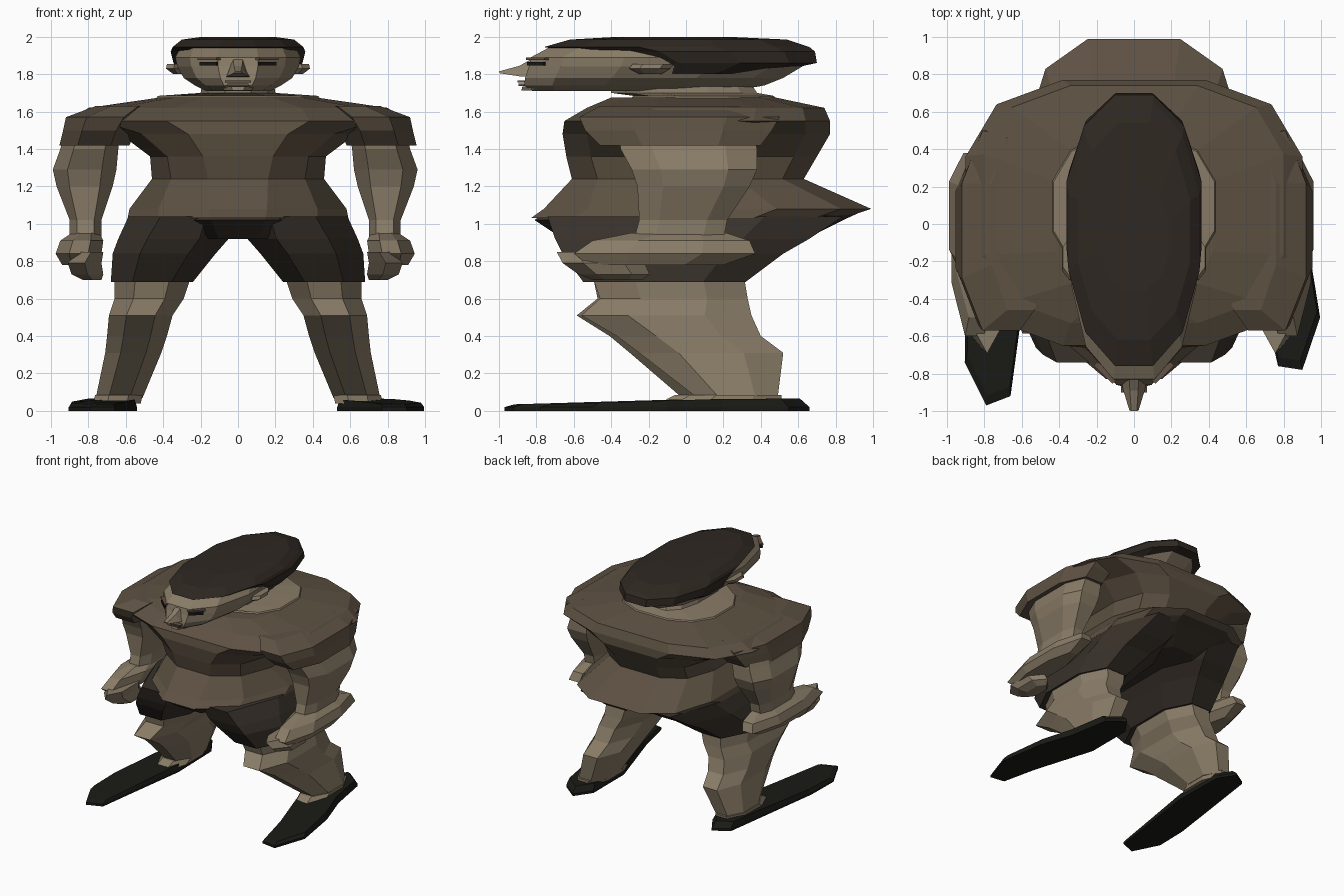
import bpy, bmesh, math
from mathutils import Matrix, Vector


def material(name, rgb):
    m = bpy.data.materials.new(name)
    m.diffuse_color = (*rgb, 1)
    return m


SKIN = material("skin", (0.25, 0.20, 0.135))
SHIRT = material("shirt", (0.11, 0.083, 0.055))
SHORTS = material("shorts", (0.04, 0.031, 0.023))
HAIR = material("hair", (0.028, 0.021, 0.016))
SHOE = material("shoe", (0.010, 0.010, 0.008))
LIP = material("lip", (0.13, 0.085, 0.06))


def finish(name, bm, mat):
    bmesh.ops.recalc_face_normals(bm, faces=bm.faces)
    me = bpy.data.meshes.new(name)
    bm.to_mesh(me)
    bm.free()
    me.materials.append(mat)
    ob = bpy.data.objects.new(name, me)
    bpy.context.collection.objects.link(ob)
    return ob


def skin_rings(name, rings, mat):
    """Bridge equal-length rings of points and cap both ends."""
    bm = bmesh.new()
    loops = [[bm.verts.new(p) for p in ring] for ring in rings]
    n = len(loops[0])
    for a, b in zip(loops, loops[1:]):
        for i in range(n):
            j = (i + 1) % n
            bm.faces.new((a[i], a[j], b[j], b[i]))
    bm.faces.new(loops[0])
    bm.faces.new(loops[-1])
    return finish(name, bm, mat)


def loft(name, rings, mat, n=8, p=1.0, side=1, out=0.0, dy=0.0):
    """Loft rounded sections (z, x0, x1, y0, y1[, front roundness]); side=-1 mirrors in x."""
    def f(v, e):
        return math.copysign((abs(v) / math.cos(math.pi / n)) ** e, v)
    loops = []
    for z, x0, x1, y0, y1, *front in rings:
        cx, rx, cy, ry = (x0 + x1) / 2, (x1 - x0) / 2, (y0 + y1) / 2, (y1 - y0) / 2
        lean = dy * (1 - z / 0.7)
        ring = []
        for i in range(n):
            a = (i + 0.5) * math.tau / n
            e = front[0] if front and math.sin(a) < 0 else p
            ring.append((side * (cx + out + rx * f(math.cos(a), e)),
                         cy + lean + ry * f(math.sin(a), e), z))
        loops.append(ring)
    return skin_rings(name, loops, mat)


def centred(rings):
    return [(z, -x, x, *rest) for z, x, *rest in rings]


def block(name, size, loc, mat, rz=0.0):
    bm = bmesh.new()
    bmesh.ops.create_cube(bm, size=1)
    bm.transform(Matrix.Translation(loc) @ Matrix.Rotation(rz, 4, 'Z')
                 @ Matrix.Diagonal((*size, 1)))
    return finish(name, bm, mat)


def shoe(name, outline):
    """Flat shoe from a plan outline, thin at the toe and thicker at the heel."""
    ys = [q[1] for q in outline]
    c = sum((Vector(q) for q in outline), Vector((0, 0))) / len(outline)
    lo = [(x, y, 0) for x, y in outline]
    mid = [(x, y, 0.02) for x, y in outline]
    hi = []
    for x, y in outline:
        t = (y - min(ys)) / (max(ys) - min(ys))
        q = c + (Vector((x, y)) - c) * 0.93
        hi.append((q.x, q.y, 0.035 + 0.03 * min(1, 1.4 * t)))
    skin_rings(name, [lo, mid, hi], SHOE)


# Shirt body with flared hem and wide yoke
loft("shirt", centred([
    (1.03, .59, -.83, .84, 1.05), (1.08, .58, -.76, .99, 1.0), (1.24, .46, -.61, .63, .8),
    (1.36, .47, -.64, .70, .7), (1.48, .63, -.66, .77), (1.55, .90, -.65, .77),
    (1.62, .80, -.53, .74), (1.675, .42, -.40, .48)]), SHIRT, n=12, p=.65)

# Seat of the shorts
loft("shorts_seat", centred([
    (1.07, .56, -.74, .95, 1.05), (1.02, .58, -.81, .84, 1.05), (.92, .24, -.66, .64)]),
    SHORTS, n=12, p=.65)

# Neck, flaring into the collar
loft("neck", centred([
    (1.65, .45, -.32, .50), (1.684, .43, -.28, .47),
    (1.70, .20, -.40, .38), (1.76, .19, -.40, .34)]), SKIN, n=12, p=.8)

# Head and hair cap
loft("head", centred([
    (1.71, .17, -.82, .25), (1.74, .23, -.865, .42), (1.78, .29, -.86, .52),
    (1.84, .325, -.84, .62), (1.89, .335, -.83, .66), (1.96, .30, -.70, .60)]),
    SKIN, n=12, p=.85)
loft("hair", centred([
    (1.80, .305, -.34, .42), (1.86, .345, -.45, .70), (1.92, .36, -.60, .69),
    (1.945, .35, -.76, .66), (1.985, .30, -.62, .54), (2.0, .19, -.36, .22)]),
    HAIR, n=12, p=.95)

# Nose: a long narrow wedge with a blunt tip
skin_rings("nose", [
    [(-.065, -.82, 1.785), (.065, -.82, 1.785), (.025, -.82, 1.885), (-.025, -.82, 1.885)],
    [(-.06, -.88, 1.787), (.06, -.88, 1.787), (.022, -.89, 1.845), (-.022, -.89, 1.845)],
    [(-.025, -.995, 1.805), (.025, -.995, 1.805), (.015, -1, 1.815), (-.015, -1, 1.815)]], SKIN)

# Mouth and chin
block("upper_lip", (.14, .06, .010), (0, -.87, 1.76), LIP)
block("lower_lip", (.11, .05, .012), (0, -.87, 1.743), LIP)
loft("chin", centred([(1.712, .07, -.88, -.7), (1.735, .09, -.875, -.7)]), SKIN)

# Limbs and paired face parts
for s, label in ((1, "right"), (-1, "left")):
    out = 0.0 if s > 0 else 0.03
    dy = 0.0 if s > 0 else -0.09
    turn = s * math.radians(44)
    block(label + "_eye", (.12, .02, .018), (s * .155, -.80, 1.855), SHOE, turn)
    block(label + "_brow", (.14, .03, .012), (s * .155, -.795, 1.882), LIP, turn)
    loft(label + "_ear", [(1.80, .30, .345, -.24, -.14), (1.83, .30, .385, -.29, -.10),
                          (1.855, .30, .38, -.27, -.08)], SKIN, n=6, side=s)
    loft(label + "_sleeve", [(1.42, .58, .955, -.46, .40), (1.50, .55, .935, -.54, .46),
                             (1.57, .50, .92, -.57, .50), (1.63, .45, .76, -.46, .46)],
         SHIRT, p=.85, side=s)
    loft(label + "_arm", [(1.48, .60, .90, -.36, .36), (1.40, .61, .92, -.35, .38),
                          (1.29, .62, .96, -.29, .38), (1.20, .64, .94, -.26, .34),
                          (1.02, .70, .87, -.25, .22), (.91, .70, .87, -.28, .20)],
         SKIN, p=.7, side=s, out=out)
    loft(label + "_hand", [(.95, .71, .86, -.30, .22), (.91, .69, .92, -.50, .34),
                           (.84, .70, .945, -.60, .37), (.78, .74, .91, -.52, .20)],
         SKIN, side=s, out=out)
    loft(label + "_fingers", [(.85, .69, .82, -.66, -.25), (.79, .70, .88, -.63, -.25),
                              (.73, .69, .86, -.55, -.22), (.70, .70, .80, -.48, -.25)],
         SKIN, n=6, side=s, out=out)
    loft(label + "_shorts_leg", [(1.04, 0, .585, -.74, .84, 1.0), (.92, .05, .64, -.70, .66),
                                 (.84, .12, .67, -.66, .52), (.69, .24, .68, -.55, .32)],
         SHORTS, p=.85, side=s)
    loft(label + "_leg", [(.72, .25, .66, -.50, .31), (.60, .29, .66, -.46, .33),
                          (.51, .35, .69, -.56, .35), (.40, .38, .70, -.37, .40),
                          (.31, .41, .71, -.25, .52), (.07, .51, .76, .06, .49)],
         SKIN, p=.9, side=s, dy=dy)
    loft(label + "_sock", [(.04, .52, .77, -.06, .51), (.085, .51, .765, .02, .51)],
         SKIN, side=s, dy=dy)

# Shoes: one straight, one turned outwards
shoe("right_shoe", [(.63, .66), (.77, .55), (.83, .20), (.93, -.10), (.995, -.50),
                    (.90, -.78), (.77, -.76), (.70, -.45), (.53, .10), (.53, .52)])
shoe("left_shoe", [(-.64, .56), (-.77, .48), (-.81, .20), (-.90, -.45), (-.905, -.74),
                   (-.79, -.97), (-.66, -.92), (-.61, -.55), (-.54, -.05), (-.55, .42)])
